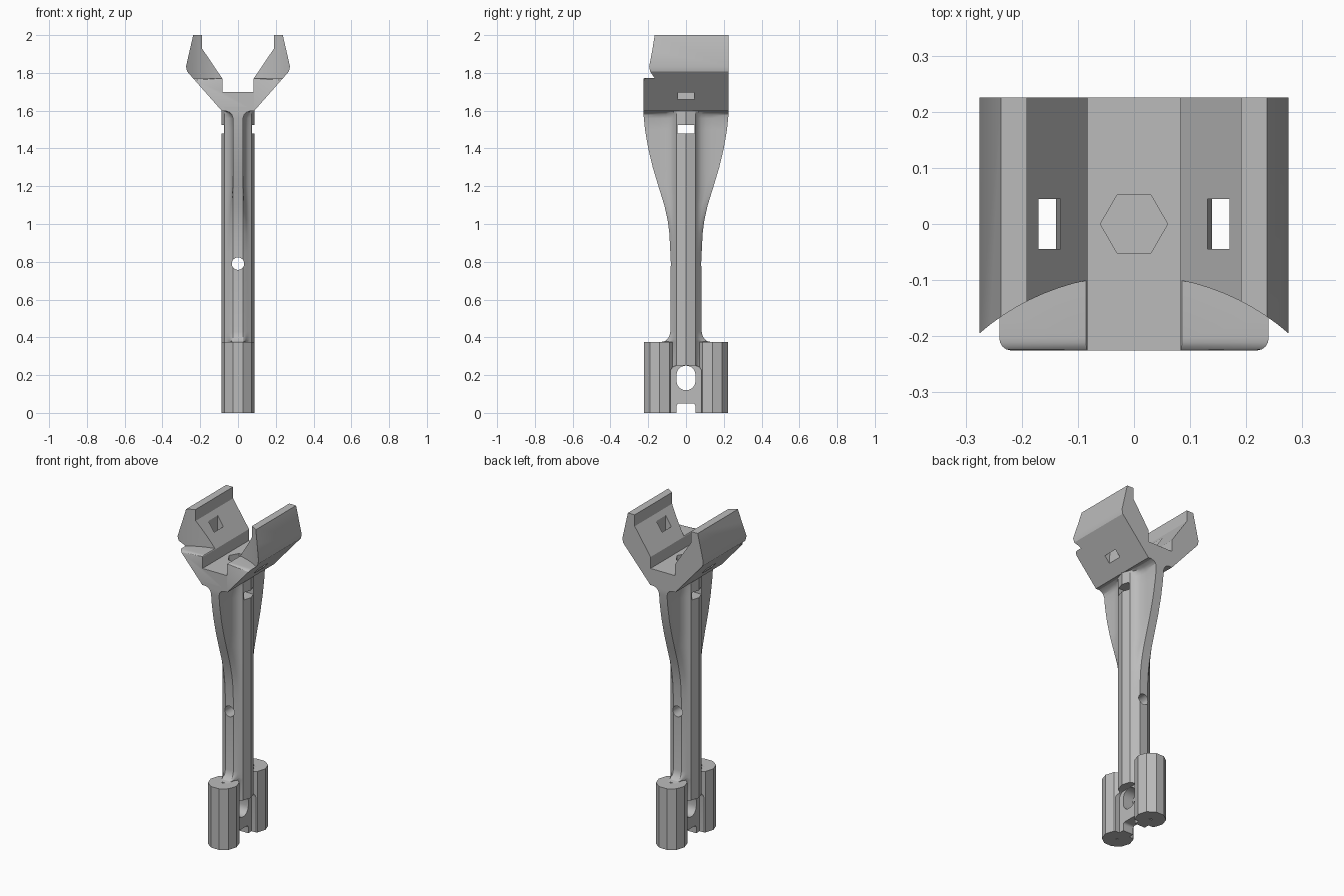
import bpy, bmesh, math
from mathutils import Vector

if "Cube" in bpy.data.objects:
    bpy.data.objects.remove(bpy.data.objects["Cube"])

grey = bpy.data.materials.new("plain grey")
grey.use_nodes = True
grey.diffuse_color = (0.5, 0.5, 0.5, 1)
grey.node_tree.nodes["Principled BSDF"].inputs["Base Color"].default_value = (0.5, 0.5, 0.5, 1)


def loft(name, rings):
    """Skin a closed solid over equal-length rings of points."""
    bm = bmesh.new()
    loops = [[bm.verts.new(p) for p in ring] for ring in rings]
    n = len(loops[0])
    for a, b in zip(loops, loops[1:]):
        for i in range(n):
            j = (i + 1) % n
            bm.faces.new((a[i], a[j], b[j], b[i]))
    bm.faces.new(loops[0][::-1])
    bm.faces.new(loops[-1])
    bmesh.ops.recalc_face_normals(bm, faces=bm.faces)
    mesh = bpy.data.meshes.new(name)
    bm.to_mesh(mesh)
    bm.free()
    mesh.materials.append(grey)
    obj = bpy.data.objects.new(name, mesh)
    bpy.context.collection.objects.link(obj)
    return obj


def prism(name, pts, axis, lo, hi):
    """Extrude a 2D outline along an axis."""
    place = {"x": lambda u, v, d: (d, u, v),
             "y": lambda u, v, d: (u, d, v),
             "z": lambda u, v, d: (u, v, d)}[axis]
    return loft(name, [[place(u, v, d) for u, v in pts] for d in (lo, hi)])


def rect(u0, u1, v0, v1):
    return [(u0, v0), (u1, v0), (u1, v1), (u0, v1)]


def ngon(n, r, cu=0, cv=0, turn=0):
    return [(cu + r * math.cos(turn + math.tau * i / n),
             cv + r * math.sin(turn + math.tau * i / n)) for i in range(n)]


def round_rect(w, v0, v1, r, steps=6):
    """Symmetric outline with rounded corners."""
    pts = []
    for k, (u, v) in enumerate([(w - r, v1 - r), (r - w, v1 - r), (r - w, v0 + r), (w - r, v0 + r)]):
        for i in range(steps + 1):
            a = math.pi / 2 * (k + i / steps)
            pts.append((u + r * math.cos(a), v + r * math.sin(a)))
    return pts


def cut(targets, cutter):
    cutter.hide_render = True
    for t in targets:
        bpy.context.view_layer.objects.active = t
        mod = t.modifiers.new("cut", "BOOLEAN")
        mod.operation, mod.solver, mod.object = "DIFFERENCE", "EXACT", cutter
        bpy.ops.object.modifier_apply(modifier=mod.name)
    bpy.data.objects.remove(cutter)


R = 0.0875


# Stem: ten-sided core blending into front and back fins that flare upward
def stem_ring(z, depth, w=0.027):
    s = min(1, (depth - 0.083) / 0.06)
    p1 = Vector((R * math.cos(math.pi / 5), R * math.sin(math.pi / 5)))
    ctrl = Vector((0.056, 0.062)).lerp(Vector((w + 0.002, 0.066)), s)
    end = Vector((0.041, 0.073)).lerp(Vector((w, 0.138)), s)
    q = [Vector((R, 0)), p1]
    for t in (0.25, 0.5, 0.75):
        q.append(p1 * (1 - t) ** 2 + ctrl * 2 * t * (1 - t) + end * t * t)
    q += [end, Vector((w, depth))]
    half = [(x, y) for x, y in q] + [(-x, y) for x, y in reversed(q)]
    other = [(x, -y) for x, y in reversed(half[1:-1])]
    return [(x, y, z) for x, y in half + other]


levels = [(0, 0.14), (0.375, 0.14), (0.378, 0.115), (0.39, 0.098), (0.41, 0.087), (0.43, 0.083),
          (0.85, 0.083), (0.95, 0.088), (1.02, 0.097), (1.1, 0.115), (1.2, 0.146), (1.3, 0.176),
          (1.4, 0.2), (1.5, 0.217), (1.56, 0.223)]
stem = loft("stem", [stem_ring(z, d) for z, d in levels]
            + [stem_ring(z, 0.225, w) for z, w in ((1.58, 0.033), (1.592, 0.045), (1.6, 0.07), (1.62, 0.075))])

# Foot posts
posts = [prism(f"{side}_foot_post", ngon(10, R, 0, y, math.pi / 10 * 0), "z", 0, 0.375)
         for side, y in (("front", -0.14), ("back", 0.14))]
foot = posts + [stem]

# Foot side pockets, cross hole, bottom notch and screw holes
for s in (-1, 1):
    lo, hi = sorted((s * 0.035, s * 0.2))
    cut(foot, prism("pocket_cutter", round_rect(0.083, -0.2, 0.25, 0.035), "x", lo, hi))
cut(foot, prism("hole_cutter", round_rect(0.05, 0.12, 0.25, 0.049), "x", -0.2, 0.2))
cut(foot, prism("notch_cutter", round_rect(0.05, -0.1, 0.05, 0.015), "x", -0.2, 0.2))
for post, y in zip(posts, (-0.14, 0.14)):
    cut([post], prism("screw_cutter", ngon(12, 0.01, 0, y), "z", -0.1, 0.5))

# Stem cross hole and strap slot
cut([stem], prism("hole_cutter", ngon(24, 0.033, 0, 0.79), "y", -0.3, 0.3))
cut([stem], prism("slot_cutter", rect(-0.045, 0.045, 1.48, 1.525), "x", -0.3, 0.3))

# Forked head
side = [(0.085, 1.598), (0.27, 1.808), (0.275, 1.835), (0.237, 2), (0.191, 2),
        (0.191, 1.93), (0.083, 1.77), (0.083, 1.7)]
head = prism("forked_head", side + [(-x, z) for x, z in reversed(side)], "y", -0.225, 0.225)
cut([head], prism("arc_cutter", ngon(96, 0.42, 0, -0.512), "z", 1.774, 2.2))

# Rounded front lip
bm = bmesh.new()
bm.from_mesh(head.data)
lip = [e for e in bm.edges if all(v.co.y < -0.224 and v.co.z > 1.765 for v in e.verts)
       and abs(e.verts[0].co.x - e.verts[1].co.x) > 0.05]
bmesh.ops.bevel(bm, geom=lip, offset=0.022, segments=4, profile=0.5, affect="EDGES")
bm.to_mesh(head.data)
bm.free()

# Strap windows through the arms and hexagonal nut seat
for s in (-1, 1):
    top = rect(*sorted((s * 0.128, s * 0.17)), -0.045, 0.045)
    low = rect(*sorted((s * 0.142, s * 0.172)), -0.045, 0.045)
    cut([head], loft("window_cutter", [[(x, y, 1.6) for x, y in low], [(x, y, 1.9) for x, y in top]]))
cut([head], prism("nut_cutter", ngon(6, 0.06), "z", 1.65, 1.8))

# Crisp edges, soft blends
for obj in foot + [head]:
    bpy.ops.object.select_all(action="DESELECT")
    obj.select_set(True)
    bpy.context.view_layer.objects.active = obj
    bpy.ops.object.shade_smooth_by_angle(angle=math.radians(28))
